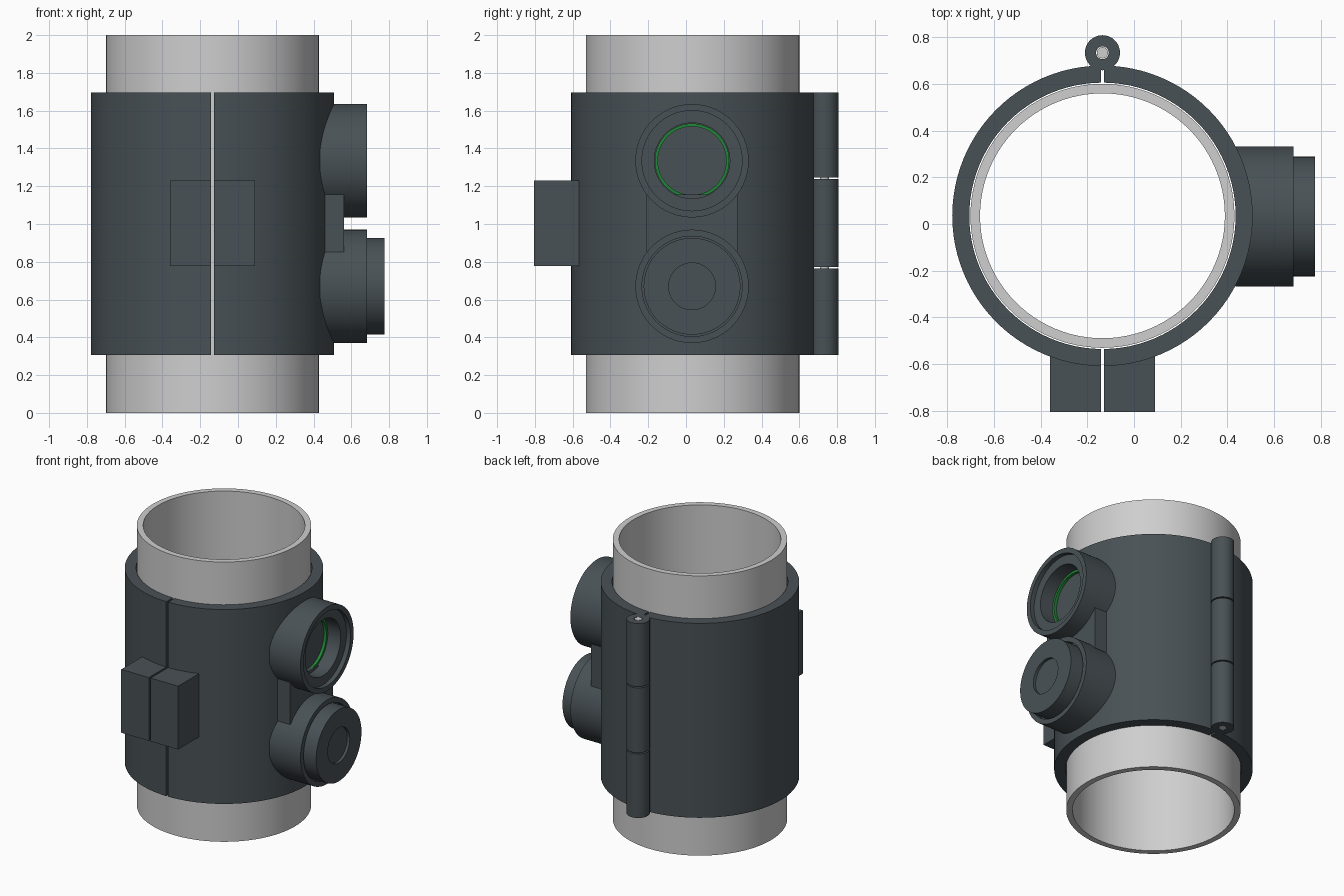
import bpy, bmesh
from math import sin, cos, asin, pi
from mathutils import Matrix, Vector

cube = bpy.data.objects.get("Cube")
if cube:
    bpy.data.objects.remove(cube, do_unlink=True)

CX, CY = -0.135, 0.035        # pipe axis
LOW, HIGH = 0.307, 1.697      # clamp height range
GAP = 0.007                   # half width of the clamp slit


def material(name, rgb):
    mat = bpy.data.materials.new(name)
    mat.use_nodes = True
    mat.diffuse_color = (*rgb, 1)
    mat.node_tree.nodes["Principled BSDF"].inputs["Base Color"].default_value = (*rgb, 1)
    return mat


PIPE = material("light grey", (0.62, 0.62, 0.62))
DARK = material("dark slate", (0.066, 0.083, 0.092))
GREEN = material("green", (0.015, 0.24, 0.04))


def finish(name, bm, mat, matrix=Matrix()):
    bmesh.ops.transform(bm, matrix=matrix, verts=bm.verts)
    bmesh.ops.recalc_face_normals(bm, faces=bm.faces)
    mesh = bpy.data.meshes.new(name)
    bm.to_mesh(mesh)
    bm.free()
    mesh.materials.append(mat)
    obj = bpy.data.objects.new(name, mesh)
    bpy.context.collection.objects.link(obj)
    bpy.ops.object.select_all(action='DESELECT')
    obj.select_set(True)
    bpy.context.view_layer.objects.active = obj
    bpy.ops.object.shade_smooth_by_angle(angle=pi / 6)
    return obj


def lathe(name, profile, mat, matrix, closed=False, steps=96):
    """Spin (radius, height) points around local z."""
    bm = bmesh.new()
    verts = [bm.verts.new((r, 0, h)) for r, h in profile]
    pairs = list(zip(verts, verts[1:]))
    if closed:
        pairs.append((verts[-1], verts[0]))
    edges = [bm.edges.new(p) for p in pairs]
    bmesh.ops.spin(bm, geom=verts + edges, cent=(0, 0, 0), axis=(0, 0, 1),
                   angle=2 * pi, steps=steps, use_merge=True)
    bmesh.ops.remove_doubles(bm, verts=bm.verts, dist=1e-5)
    return finish(name, bm, mat, matrix)


def tube(name, r_in, r_out, low, high, mat, matrix):
    return lathe(name, [(r_in, low), (r_out, low), (r_out, high), (r_in, high)],
                 mat, matrix, closed=True)


def box(name, lo, hi, mat):
    lo, hi = Vector(lo), Vector(hi)
    bm = bmesh.new()
    bmesh.ops.create_cube(bm, size=1)
    return finish(name, bm, mat, Matrix.Translation((lo + hi) / 2) @ Matrix.Diagonal((*(hi - lo), 1)))


def half_shell(name, side, r_in, r_out, steps=48):
    """Half of the clamp sleeve, cut off at the slit."""
    def arc(r):
        start = asin(GAP / r)
        angles = [start + (pi - 2 * start) * i / steps for i in range(steps + 1)]
        return [(side * r * sin(a), -r * cos(a)) for a in angles]
    bm = bmesh.new()
    outline = arc(r_out) + arc(r_in)[::-1]
    face = bm.faces.new([bm.verts.new((x, y, LOW)) for x, y in outline])
    new = bmesh.ops.extrude_face_region(bm, geom=[face])["geom"]
    top = [v for v in new if isinstance(v, bmesh.types.BMVert)]
    bmesh.ops.translate(bm, verts=top, vec=(0, 0, HIGH - LOW))
    return finish(name, bm, DARK, Matrix.Translation((CX, CY, 0)))


# Pipe and the two clamp halves with their clasp blocks
tube("pipe", 0.524, 0.565, 0, 2, PIPE, Matrix.Translation((CX, CY, 0)))
for side, word in ((1, "left"), (-1, "right")):
    half_shell("clamp_half_" + word, side, 0.57, 0.643)
    xs = sorted((CX + side * GAP, CX + side * 0.225))
    box("clasp_block_" + word, (xs[0], -0.805, 0.777), (xs[1], -0.565, 1.23), DARK)

# Hinge knuckles and pin
hinge = Matrix.Translation((CX, 0.733, 0))
for i, (low, high) in enumerate(((LOW, 0.764), (0.773, 1.237), (1.246, HIGH))):
    tube(f"hinge_knuckle_{i + 1}", 0.027, 0.075, low, high, DARK, hinge)
lathe("hinge_pin", [(0, LOW), (0.024, LOW), (0.024, HIGH), (0, HIGH)], PIPE, hinge)

# Ports point along +x; profile heights are x positions
def port_axis(z):
    return Matrix.Translation((0, 0.032, z)) @ Matrix.Rotation(pi / 2, 4, 'Y')


upper, lower = port_axis(1.335), port_axis(0.67)
lathe("open_port", [(0, 0.435), (0.3, 0.435), (0.3, 0.682), (0.265, 0.682), (0.265, 0.65),
                    (0.2, 0.65), (0.2, 0.53), (0, 0.53)], DARK, upper)
tube("seal_ring", 0.181, 0.197, 0.525, 0.55, GREEN, upper)
lathe("capped_port", [(0, 0.435), (0.3, 0.435), (0.3, 0.682), (0.265, 0.682),
                      (0.265, 0.65), (0, 0.65)], DARK, lower)
lathe("port_cap", [(0, 0.645), (0.256, 0.645), (0.256, 0.775), (0.124, 0.775),
                   (0.124, 0.755), (0, 0.755)], DARK, lower)

# Bridge between the ports
box("port_bridge", (0.44, -0.21, 0.853), (0.56, 0.272, 1.155), DARK)
